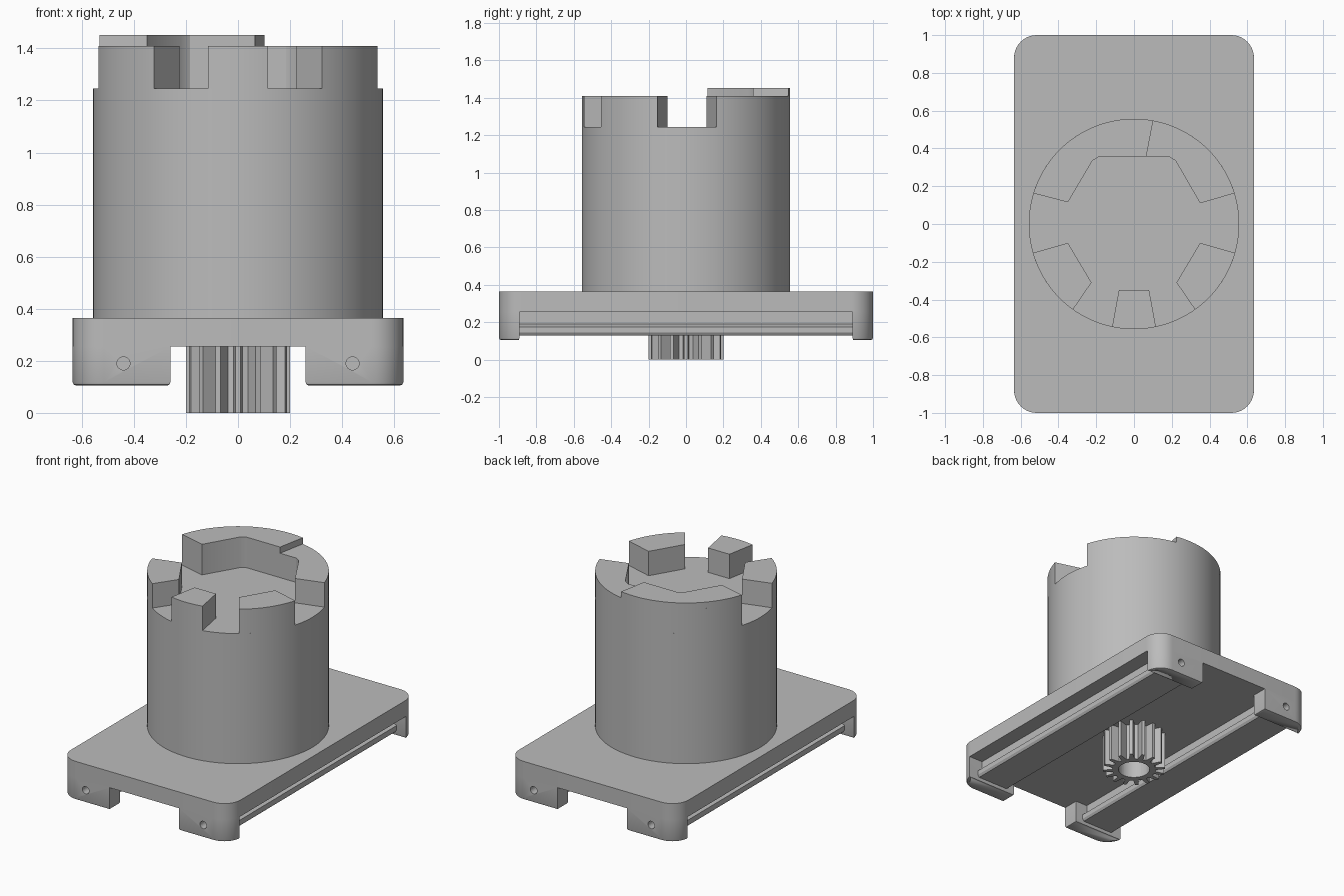
import bpy, bmesh
from math import cos, sin, pi, radians, atan2, hypot

cube = bpy.data.objects.get("Cube")
if cube:
    bpy.data.objects.remove(cube, do_unlink=True)

grey = bpy.data.materials.new("plain grey")
grey.use_nodes = True
COLOUR = (0.5, 0.5, 0.5, 1)
grey.diffuse_color = COLOUR
grey.node_tree.nodes["Principled BSDF"].inputs["Base Color"].default_value = COLOUR


def arc(cx, cy, r, a0, a1, n):
    """Points on an arc, angles in degrees."""
    return [(cx + r * cos(radians(a0 + (a1 - a0) * i / n)),
             cy + r * sin(radians(a0 + (a1 - a0) * i / n))) for i in range(n + 1)]


def prism(name, outline, z0, z1, chamfer=0.0):
    """Extrude a flat outline from z0 to z1, with an optional bottom chamfer."""
    bm = bmesh.new()
    base = bm.faces.new([bm.verts.new((x, y, z0)) for x, y in outline])
    top = bmesh.ops.extrude_face_region(bm, geom=[base], use_keep_orig=True)["geom"]
    for v in top:
        if isinstance(v, bmesh.types.BMVert):
            v.co.z = z1
    if chamfer:
        edges = [e for e in bm.edges if all(abs(v.co.z - z0) < 1e-5 for v in e.verts)]
        bmesh.ops.bevel(bm, geom=edges, offset=chamfer, segments=2, profile=0.5,
                        affect='EDGES')
    bmesh.ops.recalc_face_normals(bm, faces=bm.faces)
    mesh = bpy.data.meshes.new(name)
    bm.to_mesh(mesh)
    bm.free()
    mesh.materials.append(grey)
    ob = bpy.data.objects.new(name, mesh)
    bpy.context.collection.objects.link(ob)
    return ob


def smooth(ob):
    bpy.ops.object.select_all(action='DESELECT')
    ob.select_set(True)
    bpy.context.view_layer.objects.active = ob
    bpy.ops.object.shade_smooth_by_angle(angle=radians(30))


def cut(ob, cutter):
    mod = ob.modifiers.new("cut", 'BOOLEAN')
    mod.operation = 'DIFFERENCE'
    mod.solver = 'EXACT'
    mod.object = cutter
    cutter.hide_render = True
    cutter.hide_set(True)


def mirror(ob, x=True, y=False):
    mod = ob.modifiers.new("mirror", 'MIRROR')
    mod.use_axis = (x, y, False)


W, R = 0.635, 0.12
PLATE_Z, TOP_Z = 0.255, 0.365

# Base plate with rounded corners
plate_outline = []
for k, (sx, sy) in enumerate([(1, 1), (-1, 1), (-1, -1), (1, -1)]):
    plate_outline += arc(sx * (W - R), sy * (1 - R), R, 90 * k, 90 * k + 90, 10)
smooth(prism("base_plate", plate_outline, PLATE_Z, TOP_Z))

# Four corner feet, each with a pin hole
foot_outline = [(0.26, 0.89), (W, 0.89)] + arc(W - R, 1 - R, R, 8, 90, 9) + [(0.26, 1)]
foot = prism("corner_feet", foot_outline, 0.105, PLATE_Z, 0.012)
smooth(foot)
drill = prism("pin_hole_cutter", arc(0, 0, 0.025, 0, 345, 23), -0.2, 0.2)
drill.rotation_euler.x = pi / 2
drill.location = (0.44, 0.95, 0.19)
cut(foot, drill)
mirror(foot, y=True)

# Side rails: waisted profile swept between the feet
half = [(0.115, 0.13), (0.125, 0.145), (0.125, 0.175), (0.09, 0.19), (0.09, PLATE_Z)]
profile = [(0.44 + x, z) for x, z in half] + [(0.44 - x, z) for x, z in reversed(half)]
rail = prism("side_rails", profile, -0.89, 0.89)
rail.rotation_euler.x = pi / 2
mirror(rail)

# Drive gear under the plate, with a bore
TEETH = 16
gear_outline = []
for i in range(TEETH):
    for r, f in [(0.14, -0.3), (0.2, -0.13), (0.2, 0.13), (0.14, 0.3)]:
        a = 2 * pi * (i + f) / TEETH
        gear_outline.append((r * cos(a), r * sin(a)))
gear = prism("drive_gear", gear_outline, 0, PLATE_Z)
bore = prism("gear_bore_cutter", arc(0, 0, 0.1, 0, 352.5, 47), -0.1, 0.235)
cut(gear, bore)
smooth(gear)

# Main drum
RAD, FLOOR, CROWN = 0.557, 1.245, 1.41
smooth(prism("drum", arc(0, 0, RAD, 0, 357.5, 143), TOP_Z, FLOOR))


def crown_piece(name, inner, a0, a1, z0, z1):
    """Block bounded by the drum wall from a0 to a1 and by inner points."""
    smooth(prism(name, arc(0, 0, RAD, a0, a1, max(8, int(abs(a1 - a0) / 2.5))) + inner, z0, z1))


# Three small crown blocks
crown_piece("front_block", [(0.08, -0.35), (-0.08, -0.35)], 258, 282, FLOOR, CROWN)
crown_piece("right_block", [(0.225, -0.31), (0.35, -0.1)], -16, -54.5, FLOOR, CROWN)
crown_piece("left_block", [(-0.225, -0.31), (-0.35, -0.1)], 196, 234.5, FLOOR, CROWN)

# Large back crown with a raised step over most of it
wall = [(-0.35, 0.115), (-0.22, 0.335), (-0.185, 0.357)]
crown_piece("back_crown", wall + [(0.185, 0.357), (0.22, 0.335), (0.35, 0.11)],
            17, 163, FLOOR, CROWN)
crown_piece("raised_step", wall + [(0.065, 0.357)], 79.5, 163, CROWN, 1.452)
